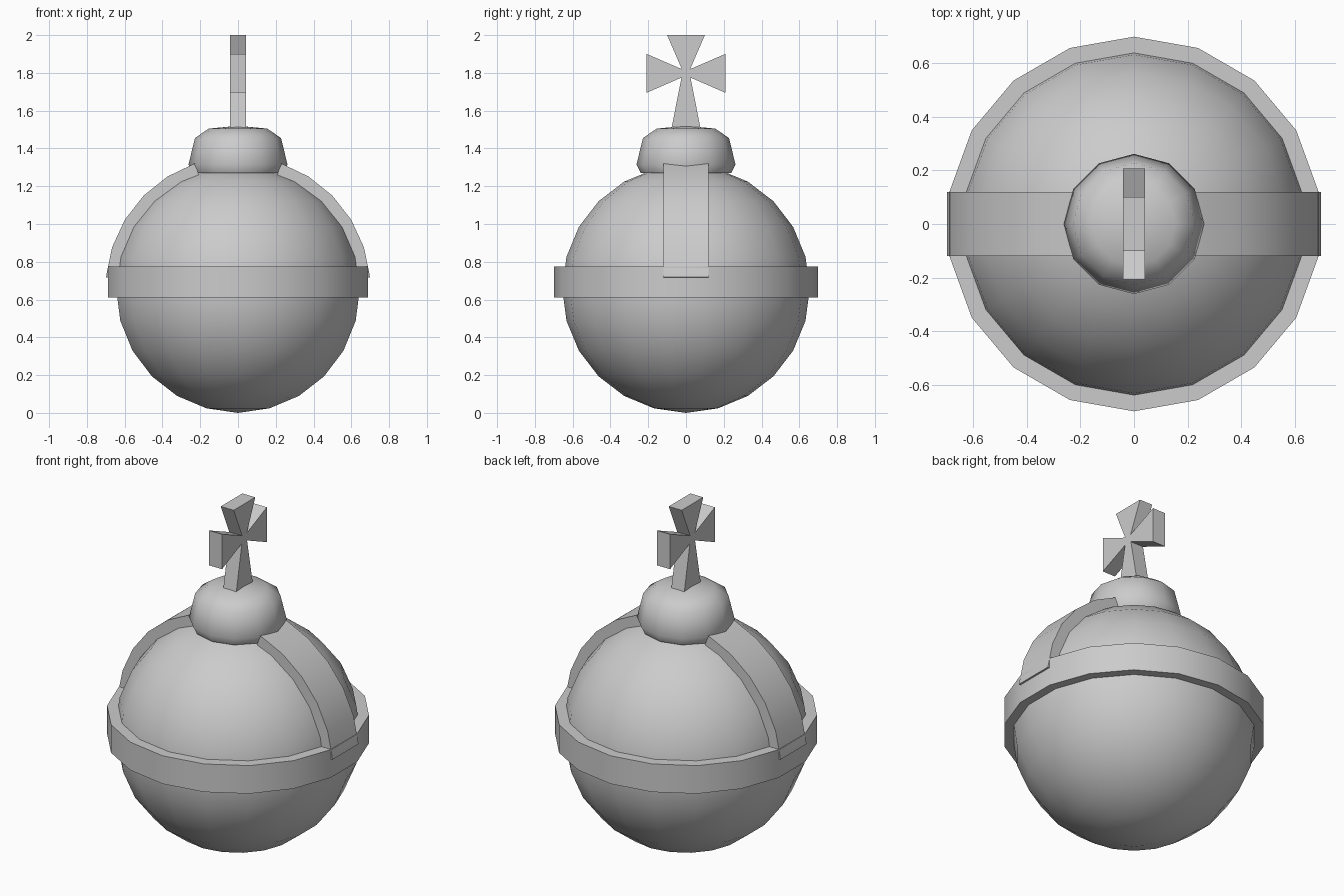
import bpy, bmesh, math

if "Cube" in bpy.data.objects:
    bpy.data.objects.remove(bpy.data.objects["Cube"])

def finish(name, bm, angle=40):
    bmesh.ops.remove_doubles(bm, verts=bm.verts, dist=1e-5)
    bmesh.ops.recalc_face_normals(bm, faces=bm.faces)
    me = bpy.data.meshes.new(name)
    bm.to_mesh(me)
    bm.free()
    ob = bpy.data.objects.new(name, me)
    bpy.context.collection.objects.link(ob)
    bpy.ops.object.select_all(action='DESELECT')
    ob.select_set(True)
    bpy.context.view_layer.objects.active = ob
    if angle:
        bpy.ops.object.shade_smooth_by_angle(angle=math.radians(angle))
    return ob

def lathe(name, profile, segs, closed=False, angle=40):
    # spin a (radius, z) profile around z, first column on the y axis
    bm = bmesh.new()
    cols = []
    for i in range(segs):
        a = math.pi / 2 + 2 * math.pi * i / segs
        cols.append([bm.verts.new((r * math.cos(a), r * math.sin(a), z)) for r, z in profile])
    n = len(profile)
    for i in range(segs):
        p, q = cols[i], cols[(i + 1) % segs]
        for j in range(n if closed else n - 1):
            k = (j + 1) % n
            bm.faces.new((p[j], q[j], q[k], p[k]))
    bmesh.ops.dissolve_degenerate(bm, dist=1e-5, edges=bm.edges)
    return finish(name, bm, angle)

CZ, R = 0.657, 0.655

# orb body
ball = [(R * math.sin(math.pi * i / 12), CZ - R * math.cos(math.pi * i / 12)) for i in range(13)]
ball[0], ball[-1] = (0, 0), (0, CZ + R)
lathe("orb", ball, 18)

# belt around the middle
lathe("belt", [(0.62, 0.61), (0.70, 0.61), (0.70, 0.775), (0.62, 0.775)], 18, closed=True)

# strap over the top, one arc on each side
for side, label in ((1, "right"), (-1, "left")):
    bm = bmesh.new()
    rows = []
    for i in range(6):
        a = math.radians(5 + 66 * i / 5)
        rows.append([bm.verts.new((side * r * math.cos(a), y, CZ + r * math.sin(a)))
                     for r, y in ((0.60, -0.12), (0.702, -0.12), (0.702, 0.12), (0.60, 0.12))])
    for p, q in zip(rows, rows[1:]):
        for j in range(4):
            k = (j + 1) % 4
            bm.faces.new((p[j], p[k], q[k], q[j]))
    bm.faces.new(rows[0])
    bm.faces.new(rows[-1])
    finish("strap_" + label, bm)

# rounded knob
lathe("knob", [(0, 1.27), (0.24, 1.27), (0.262, 1.315), (0.228, 1.455), (0.155, 1.505), (0, 1.52)],
      12, angle=50)

# flared cross, half outline mirrored in y and extruded along x
half = [(0.078, 1.50), (0.024, 1.775), (0.208, 1.695), (0.208, 1.90), (0.022, 1.82), (0.10, 2.0)]
outline = half + [(-y, z) for y, z in reversed(half)]
bm = bmesh.new()
face = bm.faces.new([bm.verts.new((-0.042, y, z)) for y, z in outline])
ext = bmesh.ops.extrude_face_region(bm, geom=[face], use_keep_orig=True)
for v in ext["geom"]:
    if isinstance(v, bmesh.types.BMVert):
        v.co.x = 0.042
finish("cross", bm, angle=0)
